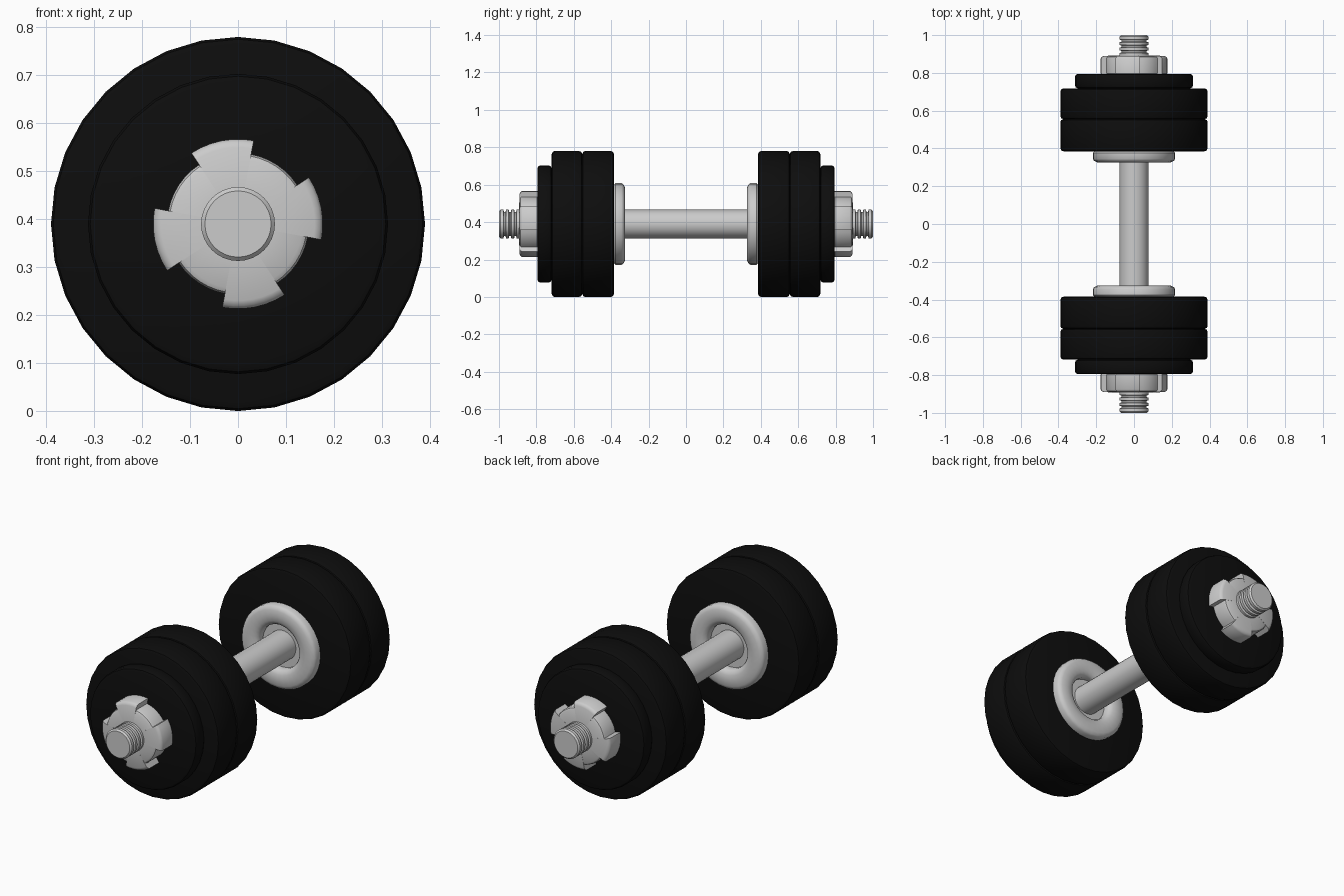
import bpy, bmesh, math

if "Cube" in bpy.data.objects:
    bpy.data.objects.remove(bpy.data.objects["Cube"])

ZC = 0.39          # height of the bar axis
black = bpy.data.materials.new("black_rubber")
black.diffuse_color = (0.004, 0.004, 0.004, 1)
black.use_nodes = True
black.node_tree.nodes["Principled BSDF"].inputs["Base Color"].default_value = black.diffuse_color


def finish(name, bm, mat=None, angle=35):
    """Turn a bmesh into an object mirrored to the other end of the bar."""
    bmesh.ops.remove_doubles(bm, verts=bm.verts, dist=1e-5)
    bmesh.ops.recalc_face_normals(bm, faces=bm.faces)
    me = bpy.data.meshes.new(name)
    bm.to_mesh(me)
    bm.free()
    ob = bpy.data.objects.new(name, me)
    bpy.context.collection.objects.link(ob)
    ob.location.z = ZC
    if mat:
        me.materials.append(mat)
    bpy.ops.object.select_all(action='DESELECT')
    ob.select_set(True)
    bpy.context.view_layer.objects.active = ob
    bpy.ops.object.shade_smooth_by_angle(angle=math.radians(angle))
    m = ob.modifiers.new("mirror", 'MIRROR')
    m.use_axis = (False, True, False)
    return ob


def lathe(name, profile, closed=True, mat=None, n=32):
    """Revolve (radius, y) points about the bar axis."""
    bm = bmesh.new()
    rings = [[bm.verts.new((r * math.sin(2 * math.pi * i / n), y,
                            r * math.cos(2 * math.pi * i / n)))
              for i in range(n)] if r > 0 else [bm.verts.new((0, y, 0))] * n
             for r, y in profile]
    pairs = list(zip(rings, rings[1:]))
    if closed:
        pairs.append((rings[-1], rings[0]))
    for a, b in pairs:
        for i in range(n):
            j = (i + 1) % n
            bm.faces.new(list(dict.fromkeys([a[i], a[j], b[j], b[i]])))
    return finish(name, bm, mat)


def plate(name, r, y0, y1, c=0.016):
    hole = 0.07
    lathe(name, [(hole, y0), (r - c, y0), (r - c * .3, y0 + c * .3), (r, y0 + c),
                 (r, y1 - c), (r - c * .3, y1 - c * .3), (r - c, y1), (hole, y1)], mat=black)


# Bar with grooved end and rounded tip
R, G = 0.077, 0.065
bar = [(R, 0), (R, 0.905)]
for y in (0.905, 0.934, 0.962):
    bar += [(R, y), (G, y + 0.003), (G, y + 0.011), (R, y + 0.014)]
bar += [(R, 0.992), (R - 0.008, 1.0), (0, 1.0)]
lathe("bar", bar, closed=False)

# Rounded inner collar ring, open around the bar
ri, ro, ya, yb = 0.115, 0.218, 0.325, 0.386
collar = [(0.07, yb), (0.07, 0.372), (ri, 0.372), (ri, 0.35), (ri + .008, 0.337), (ri + .025, 0.328),
          (0.165, ya), (ro - .022, 0.327), (ro - .007, 0.334), (ro, 0.345),
          (ro, yb - .01), (ro - .01, yb)]
lathe("inner_collar", collar)

# Weight plates
plate("inner_plate", 0.39, 0.385, 0.555)
plate("middle_plate", 0.39, 0.555, 0.718)
plate("outer_plate", 0.313, 0.718, 0.795)

# Star nut with four lugs
def star_nut():
    bm = bmesh.new()
    outline = []                       # (angle in degrees, is lug)
    for k in range(4):
        c = 11.3 + 90 * k
        outline += [(c - 22 + 44 * i / 6, True) for i in range(7)]
        outline += [(c + 22 + 46 * i / 6, False) for i in range(7)]
    levels = [(0.79, 0.142, 0.172), (0.797, 0.148, 0.177), (0.876, 0.148, 0.177),
              (0.885, 0.144, 0.171), (0.89, 0.135, 0.160), (0.893, 0.07, 0.07)]
    rings = []
    for y, rb, rl in levels:
        rings.append([bm.verts.new(((rl if lug else rb) * math.cos(math.radians(a)), y,
                                    (rl if lug else rb) * math.sin(math.radians(a))))
                      for a, lug in outline])
    n = len(outline)
    for a, b in zip(rings, rings[1:]):
        for i in range(n):
            j = (i + 1) % n
            bm.faces.new((a[i], a[j], b[j], b[i]))
    bm.faces.new(rings[0])
    return finish("star_nut", bm)

star_nut()
